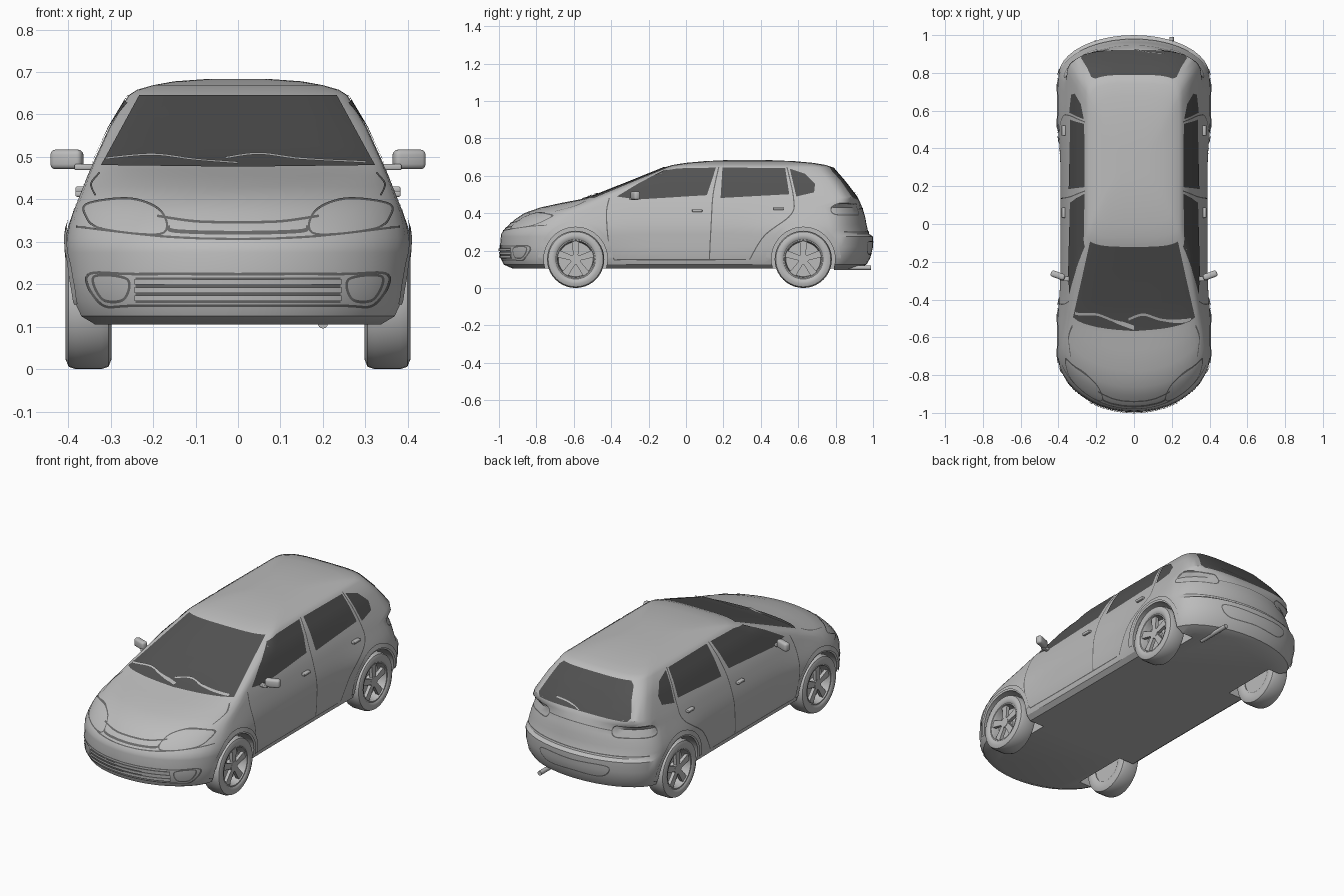
import bpy, bmesh
from math import sin, cos, pi, exp, radians
from mathutils import Vector, Matrix
from mathutils.bvhtree import BVHTree

cube = bpy.data.objects.get("Cube")
if cube:
    bpy.data.objects.remove(cube)


def material(name, value):
    m = bpy.data.materials.new(name)
    m.use_nodes = True
    colour = (value, value, value, 1)
    m.diffuse_color = colour
    m.node_tree.nodes["Principled BSDF"].inputs["Base Color"].default_value = colour
    return m


PAINT = material("body_grey", 0.5)
GLASS = material("dark_glass", 0.085)
SEAM = material("seam_grey", 0.14)


def smooth_shade(mesh, angle):
    mesh.shade_smooth()
    mesh.set_sharp_from_angle(angle=radians(angle))


def finish(name, bm, mat, angle=32):
    mesh = bpy.data.meshes.new(name)
    bm.to_mesh(mesh)
    bm.free()
    mesh.materials.append(mat)
    smooth_shade(mesh, angle)
    ob = bpy.data.objects.new(name, mesh)
    bpy.context.collection.objects.link(ob)
    return ob


# Body shell: plan outlines stacked upwards
# height, front, rear, half width, front corner length, squareness
LEVELS = [
    (.105, -.93, .92, .35, .25, 2), (.125, -.975, .965, .375, .27, 2),
    (.16, -.99, .985, .385, .27, 2), (.22, -.995, 1, .388, .28, 2),
    (.275, -.99, 1, .388, .28, 2), (.288, -.988, .98, .388, .28, 2),
    (.31, -.975, .972, .388, .28, 2), (.34, -.945, .965, .384, .27, 2),
    (.37, -.91, .96, .378, .26, 2), (.4, -.865, .952, .37, .25, 2),
    (.43, -.78, .942, .361, .24, 2), (.455, -.665, .932, .353, .19, 2.2),
    (.47, -.585, .925, .347, .14, 2.6), (.485, -.515, .915, .341, .1, 3.2),
    (.57, -.3, .85, .303, .1, 3.5), (.645, -.115, .785, .258, .1, 3.5),
    (.658, -.07, .745, .238, .1, 3.5), (.669, 0, .68, .2, .1, 3.5),
    (.678, .1, .58, .15, .1, 3), (.683, .2, .46, .08, .08, 3),
]
AXLES = (-.59, .627)


def outline(z, front, rear, w, corner, n, steps=10, side=28):
    rear_corner = .2 if z < .45 else .13
    arc = [pi / 2 * i / steps for i in range(steps + 1)]
    curve = [(w * sin(a) ** (2 / n), 1 - max(cos(a), 0) ** (2 / n)) for a in arc]
    half = [(x, front + corner * t) for x, t in curve]
    y0, y1 = front + corner, rear - rear_corner
    half += [(w, y0 + (y1 - y0) * i / side) for i in range(1, side)]
    half += [(x, rear - rear_corner * t) for x, t in reversed(curve)]
    flare = exp(-((z - .27) / .12) ** 2)
    half = [(x * (1 + .055 * flare * sum(exp(-((y - a) / .2) ** 2) for a in AXLES)), y)
            for x, y in half]
    return half + [(-x, y) for x, y in half[-2:0:-1]]


bm = bmesh.new()
rings = [[bm.verts.new((x, y, row[0])) for x, y in outline(*row)] for row in LEVELS]
for low, high in zip(rings, rings[1:]):
    for i in range(len(low)):
        j = (i + 1) % len(low)
        bm.faces.new((low[i], low[j], high[j], high[i]))
bm.faces.new(rings[0])
bm.faces.new(rings[-1])
bmesh.ops.recalc_face_normals(bm, faces=bm.faces)
surface = BVHTree.FromBMesh(bm)
body = finish("body_shell", bm, PAINT)

# Wheel wells
bm = bmesh.new()
for s in (1, -1):
    for y in AXLES:
        place = Matrix.Translation((s * .435, y, .155)) @ Matrix.Rotation(pi / 2, 4, 'Y')
        bmesh.ops.create_cone(bm, cap_ends=True, segments=48, radius1=.17, radius2=.17,
                              depth=.35, matrix=place)
cutter = finish("wheel_well_cutter", bm, PAINT)
cutter.hide_render = True
cut = body.modifiers.new("wells", 'BOOLEAN')
cut.object, cut.operation, cut.solver = cutter, 'DIFFERENCE', 'EXACT'
evaluated = body.evaluated_get(bpy.context.evaluated_depsgraph_get())
carved = bpy.data.meshes.new_from_object(evaluated)
body.modifiers.clear()
body.data = carved
bpy.data.objects.remove(cutter)
smooth_shade(carved, 32)


# Surface details: flat shapes dropped on to the shell
def drop(bm, axis, s, lift):
    d = Vector((-s, 0, 0)) if axis == 'side' else Vector((0, -s, 0))
    for v in bm.verts:
        u, h = v.co.x, v.co.y
        o = Vector((s * 2, u, h)) if axis == 'side' else Vector((u, s * 2, h))
        hit, normal, _, _ = surface.ray_cast(o, d)
        if hit is None:
            hit, normal, _, _ = surface.find_nearest(o + d * 1.2)
        v.co = hit + normal * lift
    bm.normal_update()
    for f in bm.faces:
        if f.normal.dot(d) > 0:
            f.normal_flip()


def panel(name, pts, axis, s, mat, lift=.003, grid=.025):
    bm = bmesh.new()
    bm.faces.new([bm.verts.new((u, h, 0)) for u, h in pts])
    for k in range(2):
        lo, hi = min(p[k] for p in pts), max(p[k] for p in pts)
        count = int((hi - lo) / grid) + 1
        for i in range(1, count):
            co, no = Vector(), Vector((0, 0, 0))
            co[k], no[k] = lo + (hi - lo) * i / count, 1
            bmesh.ops.bisect_plane(bm, geom=bm.verts[:] + bm.edges[:] + bm.faces[:],
                                   plane_co=co, plane_no=no)
    drop(bm, axis, s, lift)
    finish(name, bm, mat)


def flow(pts, closed, n=8):
    p = [Vector(q) for q in pts]
    p = [p[-1]] + p + p[:2] if closed else [p[0]] + p + [p[-1]]
    out = []
    for a, b, c, d in zip(p, p[1:], p[2:], p[3:]):
        for i in range(n):
            t = i / n
            out.append(b + (c - a) * t / 2 + (a - b * 2.5 + c * 2 - d / 2) * t * t
                       + (b * 1.5 - a / 2 - c * 1.5 + d / 2) * t ** 3)
    return out + [out[0] if closed else p[-1]]


def strip(name, pts, axis, s, mat=SEAM, width=.006, lift=.002, closed=False):
    path = flow(pts, closed)
    bm = bmesh.new()
    pairs = []
    for i, p in enumerate(path):
        t = path[min(i + 1, len(path) - 1)] - path[max(i - 1, 0)]
        if closed and i in (0, len(path) - 1):
            t = path[1] - path[-2]
        side = Vector((-t.y, t.x)).normalized() * width / 2
        pairs.append([bm.verts.new((q.x, q.y, 0)) for q in (p + side, p - side)])
    for (a, b), (c, d) in zip(pairs, pairs[1:]):
        bm.faces.new((a, b, d, c))
    drop(bm, axis, s, lift)
    finish(name, bm, mat)


def mirrored(pts, s):
    return [(x * s, z) for x, z in pts]


# Windscreen and rear window
panel("windscreen", [(-.322, .478), (0, .474), (.322, .478), (.232, .643), (-.232, .643)],
      'end', -1, GLASS)
panel("rear_window", [(-.265, .478), (.265, .478), (.28, .495), (.225, .625), (.205, .642),
                      (-.205, .642), (-.225, .625), (-.28, .495)], 'end', 1, GLASS)

# Side windows, door gaps, lamp outlines
WINDOWS = {
    "front_door_window": [(-.37, .488), (-.25, .56), (-.12, .625), (-.04, .638), (.16, .642),
                          (.112, .495), (-.26, .472)],
    "rear_door_window": [(.195, .642), (.53, .64), (.552, .5), (.185, .48)],
    "quarter_window": [(.555, .636), (.635, .61), (.69, .555), (.685, .51), (.59, .488)],
}
GAPS = [
    [(-.41, .48), (-.425, .4), (-.415, .25), (-.39, .16), (-.3, .152), (.32, .152)],
    [(.175, .645), (.145, .5), (.135, .35), (.125, .155)],
    [(.54, .645), (.575, .48), (.56, .39), (.42, .28), (.34, .152)],
]
TAIL_SIDE = [(.91, .45), (.81, .45), (.775, .42), (.8, .392), (.91, .39)]
TAIL_BACK = [(.27, .45), (.21, .448), (.19, .42), (.21, .392), (.27, .39)]
HEADLIGHT = [(.18, .318), (.32, .33), (.358, .362), (.35, .39), (.25, .4), (.18, .37)]
HOOD_EDGE = [(.325, .462), (.345, .435), (.335, .408)]
FOG_LIGHT = [(.26, .212), (.338, .218), (.318, .165), (.268, .165)]


def box(name, loc, size, turn, bevel):
    bm = bmesh.new()
    bmesh.ops.create_cube(bm, size=1, matrix=Matrix.Diagonal((*size, 1)))
    bmesh.ops.bevel(bm, geom=bm.edges[:], offset=bevel, segments=3, profile=.5,
                    affect='EDGES')
    ob = finish(name, bm, PAINT, 40)
    ob.location, ob.rotation_euler.z = loc, turn


for s, label in ((1, "left_"), (-1, "right_")):
    for name, pts in WINDOWS.items():
        panel(label + name, pts, 'side', s, GLASS)
    for pts in GAPS:
        strip(label + "door_gap", pts, 'side', s)
    for y in AXLES:
        arch = [(y - .188 * cos(pi * i / 10), .155 + .188 * sin(pi * i / 10))
                for i in range(11)]
        strip(label + "arch_lip", arch, 'side', s, PAINT, .024, .006)
    strip(label + "tail_light_side", TAIL_SIDE, 'side', s)
    strip(label + "tail_light_back", mirrored(TAIL_BACK, s), 'end', 1)
    strip(label + "headlight", mirrored(HEADLIGHT, s), 'end', -1, width=.005, closed=True)
    strip(label + "hood_edge", mirrored(HOOD_EDGE, s), 'end', -1, width=.004)
    strip(label + "fog_light", mirrored(FOG_LIGHT, s), 'end', -1, closed=True)
    # Door handles and mirrors
    for y, z in ((.06, .413), (.495, .423)):
        box(label + "door_handle", (s * .372, y, z), (.022, .055, .014), 0, .004)
    box(label + "mirror", (s * .403, -.272, .494), (.078, .034, .046), s * .35, .012)
    box(label + "mirror_arm", (s * .358, -.29, .476), (.055, .026, .014), 0, .004)

# Front grilles
panel("lower_grille", [(-.24, .157), (.24, .157), (.24, .216), (-.24, .216)], 'end', -1,
      SEAM, .002)
for z in (.168, .187, .206):
    strip("grille_bar", [(-.24, z), (0, z), (.24, z)], 'end', -1, PAINT, .013, .008)
for s, label in ((1, "left_"), (-1, "right_")):
    strip(label + "grille_frame", mirrored([(0, .224), (.24, .224), (.352, .222), (.32, .153),
                                            (.24, .15), (0, .15)], s), 'end', -1)
strip("upper_grille", [(-.165, .336), (-.145, .324), (0, .32), (.145, .324), (.165, .336)],
      'end', -1, width=.009)
strip("grille_top", [(-.19, .36), (-.1, .347), (0, .345), (.1, .347), (.19, .36)], 'end', -1)
strip("front_bumper_gap", [(-.38, .335), (-.18, .312), (0, .306), (.18, .312), (.38, .335)],
      'end', -1, width=.005)

# Rear bumper and plate recess
strip("rear_bumper_gap", [(-.37, .3), (-.2, .298), (.2, .298), (.37, .3)], 'end', 1)
strip("plate_recess", [(-.2, .245), (0, .245), (.2, .245), (.165, .185), (0, .185),
                       (-.165, .185)], 'end', 1, closed=True)
strip("tailgate_crease", [(-.19, .42), (0, .425), (.19, .42)], 'end', 1, width=.004)

# Wipers
WIPERS = [[(-.31, .489), (-.2, .498), (-.1, .486), (0, .478)],
          [(-.03, .49), (.05, .5), (.15, .488), (.3, .48)]]
for pts in WIPERS:
    strip("front_wiper", pts, 'end', -1, PAINT, .005, .009)
strip("rear_wiper", [(0, .48), (.08, .5), (.16, .505)], 'end', 1, PAINT, .006, .009)


# Wheels
def lathe(bm, profile, segments=40):
    rows = [[bm.verts.new((x, r * cos(a), r * sin(a))) for x, r in profile]
            for a in (2 * pi * i / segments for i in range(segments))]
    for i, row in enumerate(rows):
        nxt = rows[(i + 1) % segments]
        for j in range(len(profile)):
            k = (j + 1) % len(profile)
            bm.faces.new((row[j], row[k], nxt[k], nxt[j]))


TYRE = [(-.045, .09), (-.052, .105), (-.054, .13), (-.047, .147), (-.03, .153), (.03, .153),
        (.047, .147), (.054, .13), (.051, .112), (.046, .106), (.046, .1), (.03, .094)]
sideways = Matrix.Rotation(pi / 2, 4, 'Y')
for s, label in ((1, "left"), (-1, "right")):
    for y, end in zip(AXLES, ("front_", "rear_")):
        tyre, rim = bmesh.new(), bmesh.new()
        lathe(tyre, TYRE)
        for r, x, depth in ((.093, -.02, .04), (.028, .022, .036)):
            bmesh.ops.create_cone(rim, cap_ends=True, segments=32, radius1=r, radius2=r,
                                  depth=depth, matrix=Matrix.Translation((x, 0, 0)) @ sideways)
        for k in range(5):
            spoke = bmesh.ops.create_cube(rim, size=1)["verts"]
            for v in spoke:
                flare = 1.5 if v.co.z > 0 else 1
                v.co = Vector((v.co.x * .018 + .03, v.co.y * .026 * flare, v.co.z * .082 + .058))
            bmesh.ops.rotate(rim, verts=spoke, cent=(0, 0, 0),
                             matrix=Matrix.Rotation(2 * pi * k / 5, 3, 'X'))
        for name, part in (("_tyre", tyre), ("_rim", rim)):
            bmesh.ops.recalc_face_normals(part, faces=part.faces)
            ob = finish(end + label + name, part, PAINT)
            ob.location = (s * .352, y, .153)
            ob.rotation_euler.z = 0 if s > 0 else pi

# Exhaust pipe
bm = bmesh.new()
bmesh.ops.create_cone(bm, cap_ends=True, segments=16, radius1=.012, radius2=.012, depth=.2,
                      matrix=Matrix.Translation((.2, .89, .108)) @ Matrix.Rotation(pi / 2, 4, 'X'))
finish("exhaust_pipe", bm, PAINT)
